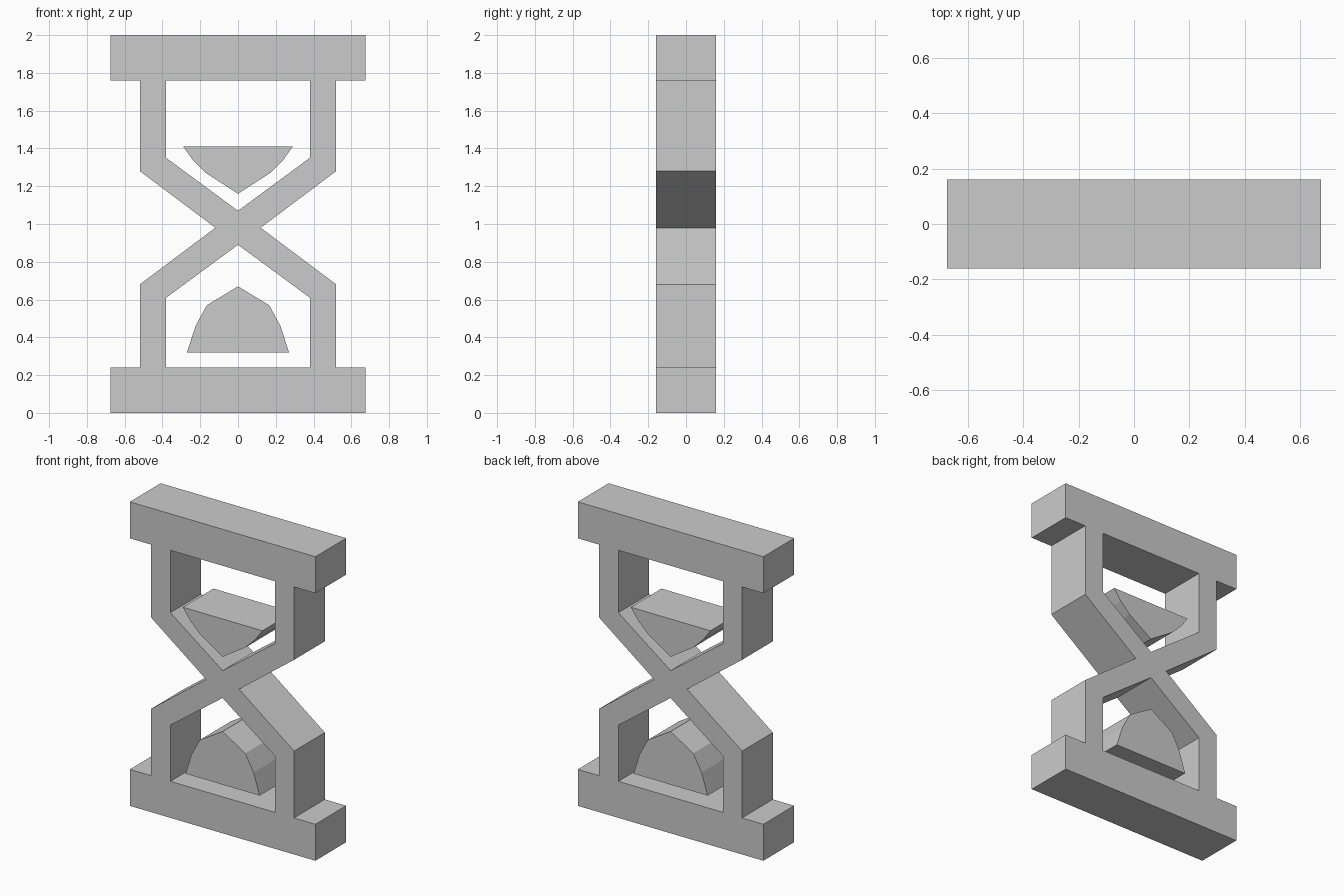
import bpy
import bmesh

HALF_DEPTH = 0.16

cube = bpy.data.objects.get("Cube")
if cube:
    bpy.data.objects.remove(cube, do_unlink=True)

grey = bpy.data.materials.new("plain grey")
grey.use_nodes = True
colour = (0.6, 0.6, 0.6, 1)
grey.diffuse_color = colour
grey.node_tree.nodes["Principled BSDF"].inputs["Base Color"].default_value = colour


def mirrored_slab(name, half_profile):
    """Extrude the +x half of a front profile along y and mirror it across x = 0."""
    bm = bmesh.new()
    face = bm.faces.new([bm.verts.new((x, -HALF_DEPTH, z)) for x, z in half_profile])
    extruded = bmesh.ops.extrude_face_region(bm, geom=[face], use_keep_orig=True)["geom"]
    moved = [g for g in extruded if isinstance(g, bmesh.types.BMVert)]
    bmesh.ops.translate(bm, verts=moved, vec=(0, 2 * HALF_DEPTH, 0))
    # Open the centre plane so the two halves join as one solid
    inner = [f for f in bm.faces if all(abs(v.co.x) < 1e-5 for v in f.verts)]
    bmesh.ops.delete(bm, geom=inner, context='FACES')
    bmesh.ops.mirror(bm, geom=bm.verts[:] + bm.edges[:] + bm.faces[:],
                     axis='X', merge_dist=0.0001)
    bmesh.ops.remove_doubles(bm, verts=bm.verts[:], dist=0.0001)
    # Dissolve the centre seam where the surface is flat
    bmesh.ops.recalc_face_normals(bm, faces=bm.faces[:])
    bmesh.ops.triangulate(bm, faces=bm.faces[:])
    mesh = bpy.data.meshes.new(name)
    bm.to_mesh(mesh)
    bm.free()
    mesh.materials.append(grey)
    obj = bpy.data.objects.new(name, mesh)
    bpy.context.collection.objects.link(obj)
    return obj


# Frame: end bars, posts and the crossed waist around two openings
mirrored_slab("hourglass_frame", [
    (0, 2), (0.675, 2), (0.675, 1.76), (0.52, 1.76), (0.52, 1.28),
    (0.12, 0.98),
    (0.52, 0.68), (0.52, 0.24), (0.675, 0.24), (0.675, 0), (0, 0),
    (0, 0.24), (0.38, 0.24), (0.38, 0.61), (0, 0.89),
    (0, 1.07), (0.38, 1.35), (0.38, 1.76), (0, 1.76),
])

# Sand left in the upper chamber
mirrored_slab("upper_sand", [
    (0, 1.41), (0.29, 1.41), (0.24, 1.34), (0.17, 1.27), (0, 1.16),
])

# Sand heap in the lower chamber
mirrored_slab("lower_sand", [
    (0, 0.67), (0.165, 0.57), (0.225, 0.46), (0.27, 0.32), (0, 0.32),
])
